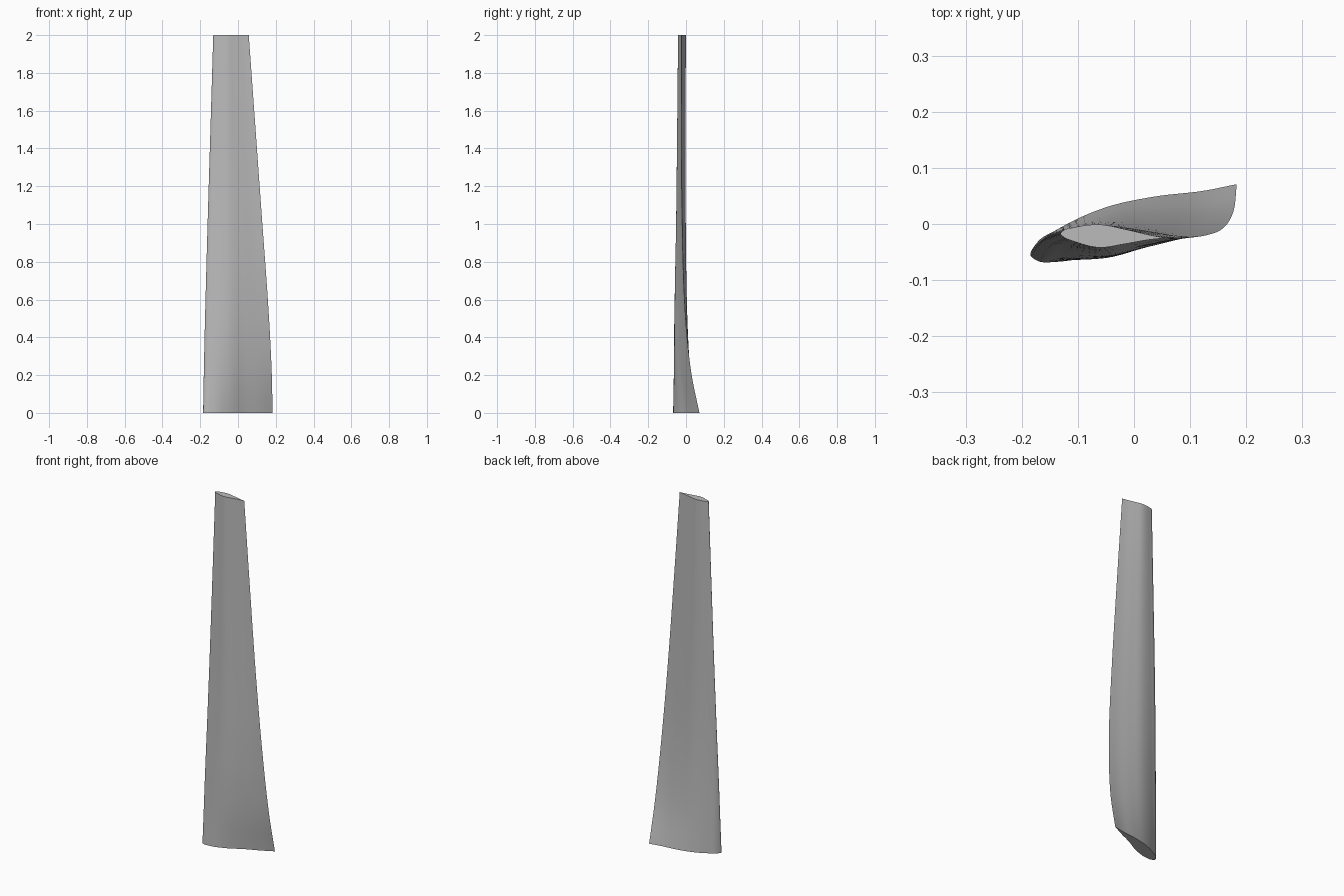
import bpy, bmesh
from mathutils import Vector

cube = bpy.data.objects.get("Cube")
if cube:
    bpy.data.objects.remove(cube, do_unlink=True)

grey = bpy.data.materials.new("blade_grey")
grey.use_nodes = True
colour = (0.5, 0.5, 0.5, 1)
grey.diffuse_color = colour
grey.node_tree.nodes["Principled BSDF"].inputs["Base Color"].default_value = colour

# Airfoil stations along the chord, and offsets for the twisted root and slim tip
CHORD = [1, .85, .6, .37, .13, .03, 0, .03, .13, .37, .6, .85, 1]
ROOT = [0, .008, .029, .040, .031, .020, 0, -.012, -.027, -.033, -.018, -.009, 0]
TIP = [0, .004, .013, .019, .012, .006, 0, -.006, -.013, -.022, -.014, -.004, 0]

# Height, leading edge (x, y), trailing edge (x, y), root blend, tip profile scale
STATIONS = [
    (0.0, -.184, -.057, .183, .071, 1.0, 1.8),
    (0.2, -.181, -.049, .179, .030, .6, 1.75),
    (0.4, -.177, -.043, .170, .006, .3, 1.65),
    (0.6, -.172, -.037, .158, -.008, .12, 1.5),
    (1.0, -.161, -.028, .129, -.020, 0, 1.25),
    (1.5, -.146, -.022, .093, -.024, 0, 1.1),
    (2.0, -.131, -.017, .057, -.025, 0, 1.0),
]


def section(z, lx, ly, tx, ty, blend, scale):
    """Control points of one airfoil slice."""
    points = []
    for u, r, t in zip(CHORD, ROOT, TIP):
        offset = blend * r + (1 - blend) * scale * t
        points.append(Vector((lx + (tx - lx) * u, ly + (ty - ly) * u + offset, z)))
    return points


def spline(points, steps):
    """Smooth curve through points with non-uniform spacing."""
    knots = [0]
    for a, b in zip(points, points[1:]):
        knots.append(knots[-1] + max((b - a).length, 1e-5))
    last = len(points) - 1

    def tangent(i):
        if 0 < i < last:
            d0, d1 = knots[i] - knots[i - 1], knots[i + 1] - knots[i]
            s0 = (points[i] - points[i - 1]) / d0
            s1 = (points[i + 1] - points[i]) / d1
            return (s0 * d1 + s1 * d0) / (d0 + d1)
        j = min(i, last - 1)
        return (points[j + 1] - points[j]) / (knots[j + 1] - knots[j])

    curve = []
    for i in range(last):
        h, m0, m1 = knots[i + 1] - knots[i], tangent(i), tangent(i + 1)
        for k in range(steps):
            t = k / steps
            curve.append(points[i] * (1 + 2 * t) * (1 - t) ** 2
                         + m0 * h * t * (1 - t) ** 2
                         + points[i + 1] * t * t * (3 - 2 * t)
                         + m1 * h * t * t * (t - 1))
    curve.append(points[-1])
    return curve


# Smooth each control line along the span, then each slice around the airfoil
controls = [section(*s) for s in STATIONS]
span_lines = [spline(list(line), 8) for line in zip(*controls)]
slices = [spline(list(ring), 6)[:-1] for ring in zip(*span_lines)]

# Loft the slices into a closed blade with flat end caps
bm = bmesh.new()
rings = [[bm.verts.new(p) for p in ring] for ring in slices]
count = len(rings[0])
for low, high in zip(rings, rings[1:]):
    for i in range(count):
        j = (i + 1) % count
        bm.faces.new((low[i], low[j], high[j], high[i]))
bm.faces.new(rings[0])
bm.faces.new(rings[-1])
bmesh.ops.recalc_face_normals(bm, faces=bm.faces)

mesh = bpy.data.meshes.new("blade")
bm.to_mesh(mesh)
bm.free()
mesh.materials.append(grey)
blade = bpy.data.objects.new("blade", mesh)
bpy.context.collection.objects.link(blade)
bpy.ops.object.select_all(action="DESELECT")
blade.select_set(True)
bpy.context.view_layer.objects.active = blade
bpy.ops.object.shade_smooth_by_angle()
